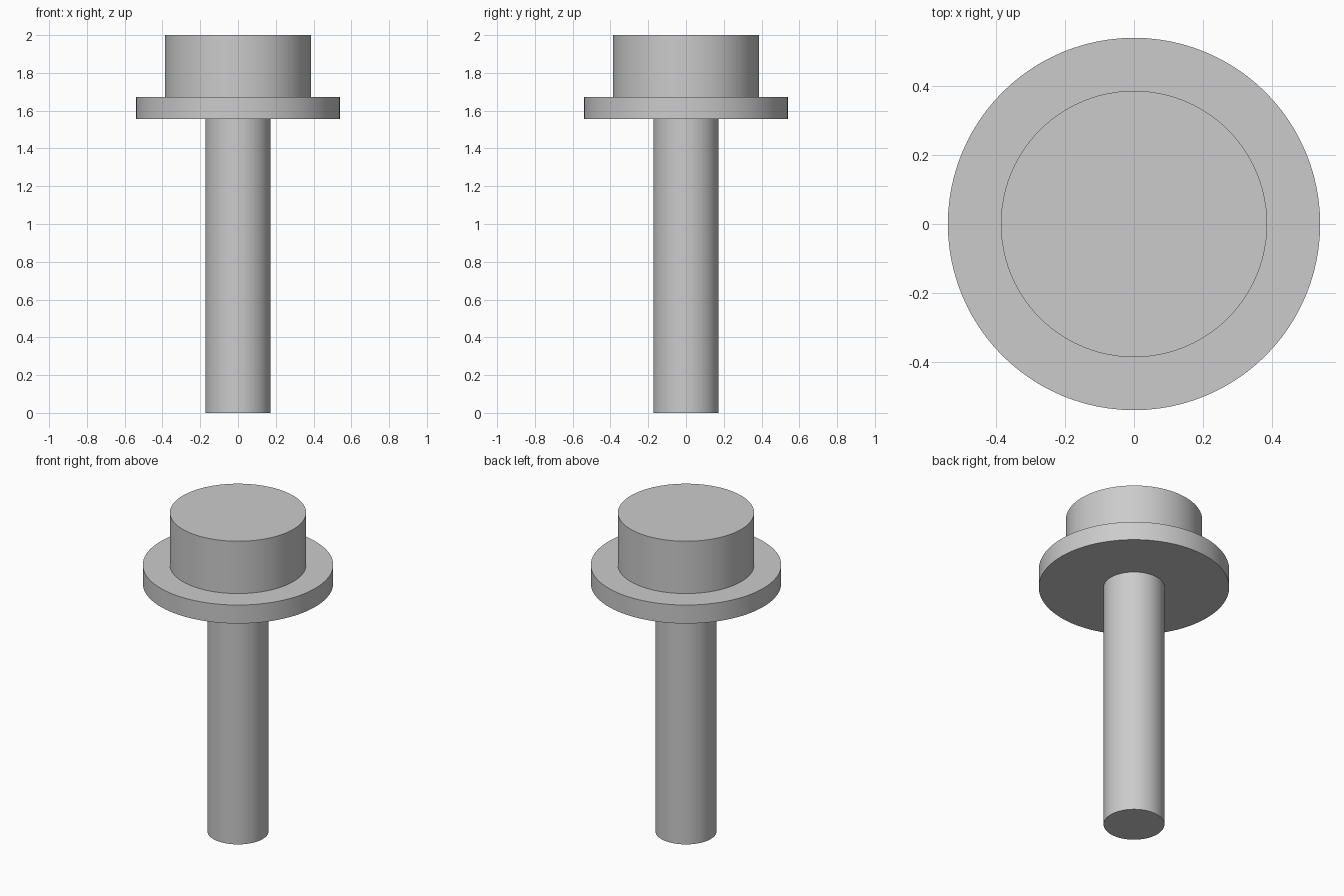
import bpy
import math

cube = bpy.data.objects.get("Cube")
if cube:
    bpy.data.objects.remove(cube, do_unlink=True)

# Single grey material
grey = bpy.data.materials.new("light_grey")
grey.use_nodes = True
colour = (0.6, 0.6, 0.6, 1)
grey.diffuse_color = colour
grey.node_tree.nodes["Principled BSDF"].inputs["Base Color"].default_value = colour


def disc(name, radius, bottom, top):
    """Upright smooth-sided cylinder between two heights."""
    bpy.ops.mesh.primitive_cylinder_add(
        vertices=96, radius=radius, depth=top - bottom,
        location=(0, 0, (bottom + top) / 2))
    obj = bpy.context.object
    obj.name = name
    obj.data.materials.append(grey)
    bpy.ops.object.shade_smooth_by_angle(angle=math.radians(30))
    return obj


FLANGE_BOTTOM, FLANGE_TOP = 1.556, 1.672

# Shank, flange and head stacked on one axis
disc("shank", 0.173, 0, FLANGE_BOTTOM)
disc("flange", 0.541, FLANGE_BOTTOM, FLANGE_TOP)
disc("head", 0.387, FLANGE_TOP, 2)
